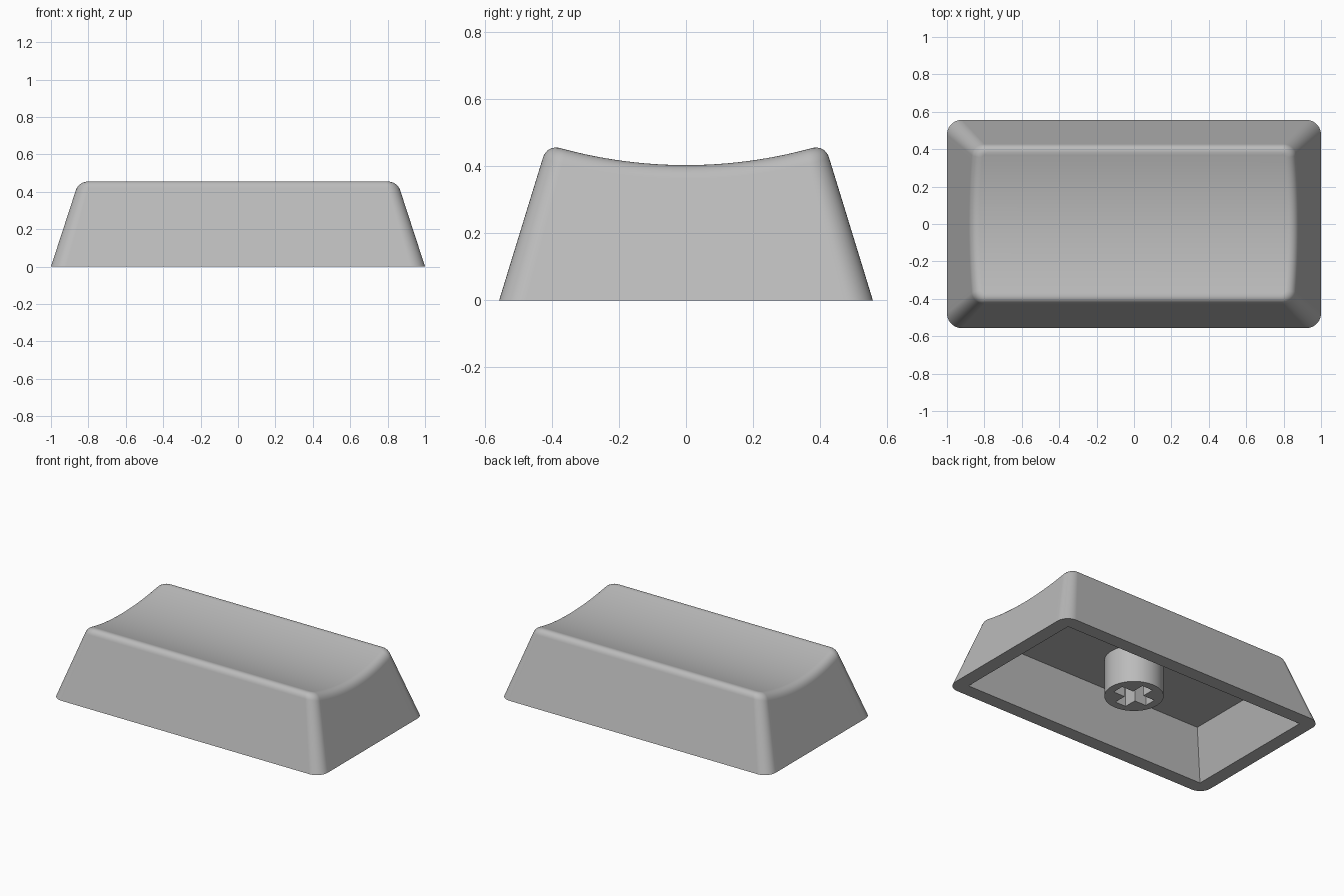
import bpy, bmesh, math

if "Cube" in bpy.data.objects:
    bpy.data.objects.remove(bpy.data.objects["Cube"])

grey = bpy.data.materials.new("plain grey")
grey.diffuse_color = (0.5, 0.5, 0.5, 1)
grey.use_nodes = True
grey.node_tree.nodes["Principled BSDF"].inputs["Base Color"].default_value = grey.diffuse_color

FILLET = 0.042      # width of the rounded top edge
CEILING = 0.307     # height of the hollow underside
R_DISH = 1.41       # radius of the cylindrical dish


def dish(y):
    return 0.403 + R_DISH - math.sqrt(R_DISH ** 2 - y * y)


# Right half of a rounded rectangle: (position along the short side, corner angle)
N_ARC, N_SIDE = 10, 24
half = [(-1, math.radians(-90 + 90 * i / N_ARC)) for i in range(N_ARC + 1)]
half += [(-1 + 2 * i / N_SIDE, 0.0) for i in range(1, N_SIDE)]
half += [(1, math.radians(90 * i / N_ARC)) for i in range(N_ARC + 1)]


def wall(p, z, inset=0.0, r=None):
    """Point on the sloping wall at height z, moved inward by inset."""
    s, a = p
    hx, hy = 1 - 0.326 * z - inset, 0.557 - 0.307 * z - inset
    if r is None:
        r = max(0.08 - 0.04 * z - inset, 0.01)
    return (hx - r + r * math.cos(a), s * (hy - r) + r * math.sin(a), z)


def fillet_points(p):
    """Points over the rounded edge from wall to dish."""
    z = 0.45
    for _ in range(12):
        z = dish(wall(p, z)[1])
    c = wall(p, z)
    a = wall(p, z - FILLET)
    b = wall(p, z, FILLET)
    b = (b[0], b[1], dish(b[1]))
    out = []
    for i in range(9):
        t = i / 8
        w = ((1 - t) ** 2, 1.8 * t * (1 - t), t * t)
        out.append(tuple((w[0] * u + w[1] * v + w[2] * q) / sum(w)
                         for u, v, q in zip(a, c, b)))
    return out


def finish(bm, name):
    bmesh.ops.remove_doubles(bm, verts=bm.verts, dist=1e-5)
    bmesh.ops.recalc_face_normals(bm, faces=bm.faces)
    me = bpy.data.meshes.new(name)
    bm.to_mesh(me)
    bm.free()
    me.materials.append(grey)
    me.shade_smooth()
    me.set_sharp_from_angle(angle=math.radians(35))
    ob = bpy.data.objects.new(name, me)
    bpy.context.collection.objects.link(ob)
    mod = ob.modifiers.new("flat walls", 'WEIGHTED_NORMAL')
    mod.keep_sharp = True
    return ob


# Key shell: ceiling, inner wall, rim, outer wall, rounded edge, dish
bm = bmesh.new()
fillets = [fillet_points(p) for p in half]
halves = [[wall(p, CEILING, 0.092, 0) for p in half],
          [wall(p, 0, 0.092, 0) for p in half],
          [wall(p, 0) for p in half]]
halves += [[f[k] for f in fillets] for k in range(9)]
rings = []
for h in halves:
    pts = h + [(-x, y, z) for x, y, z in reversed(h)]
    rings.append([bm.verts.new(q) for q in pts])
n = len(rings[0])
for lo, hi in zip(rings, rings[1:]):
    for i in range(n):
        j = (i + 1) % n
        bm.faces.new((lo[i], lo[j], hi[j], hi[i]))
for ring in (rings[0], rings[-1]):
    for i in range(len(half) - 1):
        bm.faces.new((ring[i], ring[i + 1], ring[n - 2 - i], ring[n - 1 - i]))
finish(bm, "key_shell")

# Stem: round post with a cross-shaped socket
bm = bmesh.new()
L, W, Z0 = 0.126, 0.04, 0.06
circle = [(0.178 * math.cos(math.tau * i / 64), 0.178 * math.sin(math.tau * i / 64))
          for i in range(64)]
cross = []
for k in range(4):
    c, s = round(math.cos(k * math.pi / 2)), round(math.sin(k * math.pi / 2))
    cross += [(c * x - s * y, s * x + c * y) for x, y in ((L, -W), (L, W), (W, W))]
edges = []
for loop in (circle, cross):
    vs = [bm.verts.new((x, y, Z0)) for x, y in loop]
    edges += [bm.edges.new((vs[i], vs[(i + 1) % len(vs)])) for i in range(len(vs))]
bmesh.ops.triangle_fill(bm, edges=edges, use_beauty=True)
res = bmesh.ops.extrude_face_region(bm, geom=bm.faces[:], use_keep_orig=True)
for v in res["geom"]:
    if isinstance(v, bmesh.types.BMVert):
        v.co.z = CEILING
finish(bm, "stem")
